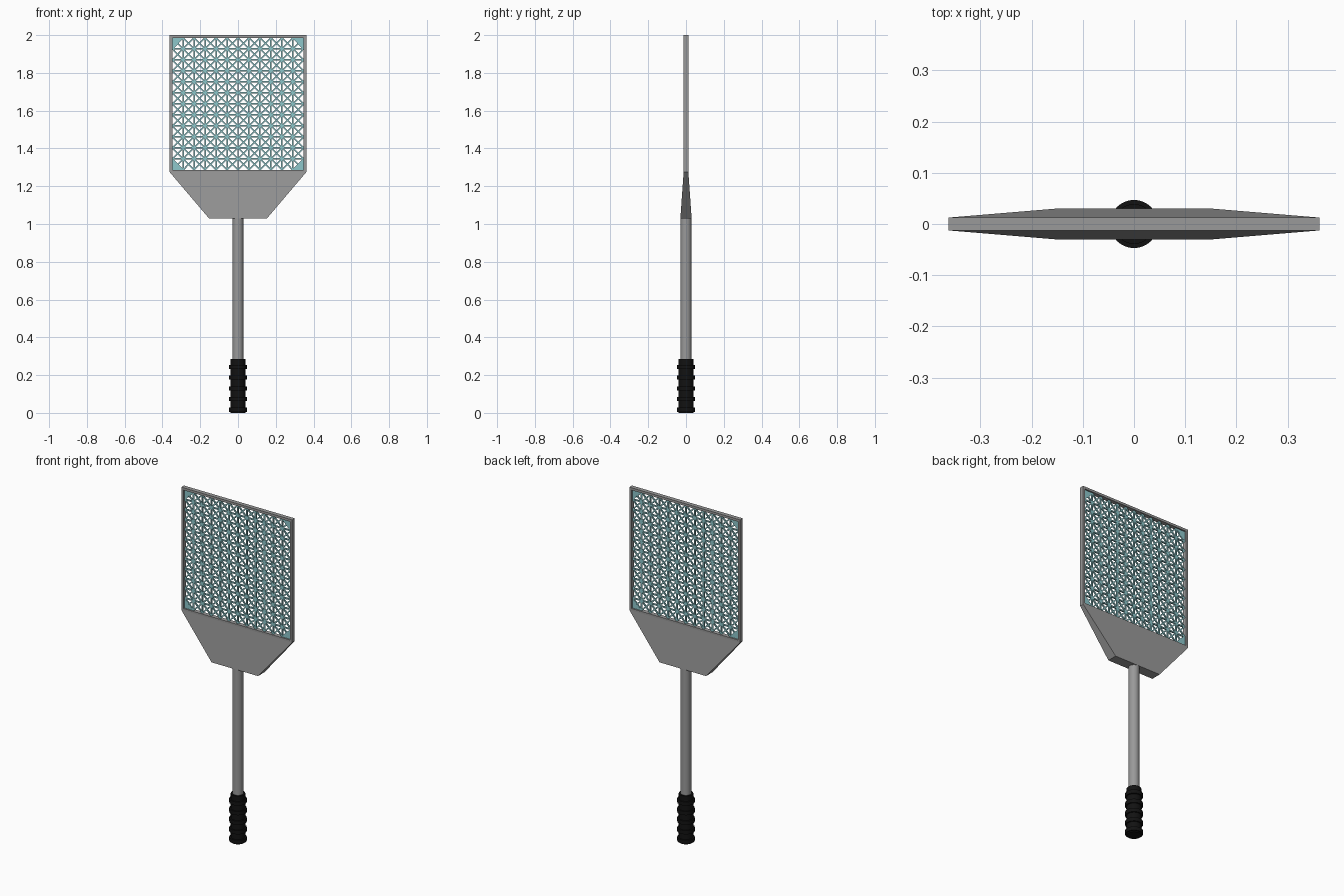
import bpy, bmesh, math
from mathutils import Vector

if "Cube" in bpy.data.objects:
    bpy.data.objects.remove(bpy.data.objects["Cube"])


def material(name, rgb):
    m = bpy.data.materials.new(name)
    m.diffuse_color = (*rgb, 1)
    m.use_nodes = True
    m.node_tree.nodes["Principled BSDF"].inputs["Base Color"].default_value = m.diffuse_color
    return m


GREY = material("grey metal", (0.32, 0.32, 0.32))
BLACK = material("black rubber", (0.006, 0.006, 0.006))
TEAL = material("pale teal", (0.27, 0.57, 0.60))


def finish(name, bm, mat, smooth=False):
    bmesh.ops.recalc_face_normals(bm, faces=bm.faces)
    me = bpy.data.meshes.new(name)
    bm.to_mesh(me)
    bm.free()
    me.materials.append(mat)
    ob = bpy.data.objects.new(name, me)
    bpy.context.collection.objects.link(ob)
    if smooth:
        bpy.ops.object.select_all(action='DESELECT')
        ob.select_set(True)
        bpy.context.view_layer.objects.active = ob
        bpy.ops.object.shade_smooth_by_angle(angle=math.radians(35))
    return ob


def lathe(name, profile, mat, sides=32):
    bm = bmesh.new()
    rings = [[bm.verts.new((r * math.cos(a), r * math.sin(a), z))
              for a in (2 * math.pi * i / sides for i in range(sides))] for r, z in profile]
    for lo, hi in zip(rings, rings[1:]):
        for i in range(sides):
            j = (i + 1) % sides
            bm.faces.new((lo[i], lo[j], hi[j], hi[i]))
    bm.faces.new(rings[0])
    bm.faces.new(rings[-1])
    return finish(name, bm, mat, True)


def loft(bm, sections):
    """Solid through rectangles given as (half width, half depth, z)."""
    rings = [[bm.verts.new((sx * w, sy * d, z)) for sx, sy in ((-1, -1), (1, -1), (1, 1), (-1, 1))]
             for w, d, z in sections]
    for lo, hi in zip(rings, rings[1:]):
        for i in range(4):
            j = (i + 1) % 4
            bm.faces.new((lo[i], lo[j], hi[j], hi[i]))
    bm.faces.new(rings[0])
    bm.faces.new(rings[-1])


def strip(bm, a, b, width, depth):
    """Flat bar from a to b in the xz plane."""
    a, b = Vector((a[0], 0, a[1])), Vector((b[0], 0, b[1]))
    d = (b - a).normalized()
    n = Vector((-d.z, 0, d.x)) * width / 2
    y = Vector((0, depth / 2, 0))
    lo, hi = [[bm.verts.new(p + s * n + t * y) for s, t in ((-1, -1), (1, -1), (1, 1), (-1, 1))]
              for p in (a, b)]
    for i in range(4):
        j = (i + 1) % 4
        bm.faces.new((lo[i], lo[j], hi[j], hi[i]))
    bm.faces.new(lo)
    bm.faces.new(hi)


# Shaft and ribbed grip
lathe("shaft", [(0.029, 0.27), (0.029, 1.04)], GREY)
grip = [(0.039, 0)]
for k in range(5):
    z = 0.006 + 0.0565 * k
    grip += [(0.039, z), (0.047, z), (0.047, z + 0.022), (0.039, z + 0.022)]
lathe("grip", grip + [(0.039, 0.285)], BLACK)

# Tapered neck below the head
bm = bmesh.new()
loft(bm, [(0.152, 0.03, 1.028), (0.362, 0.0125, 1.275), (0.362, 0.0125, 1.287)])
finish("neck", bm, GREY)

# Square frame
W, Z0, Z1, B = 0.362, 1.28, 2.0, 0.014
bm = bmesh.new()
for s in (-1, 1):
    strip(bm, (s * (W - B / 2), Z0), (s * (W - B / 2), Z1), B, 0.025)
strip(bm, (B - W, Z1 - B / 2), (W - B, Z1 - B / 2), B, 0.025)
finish("frame", bm, GREY)

# Lattice of square grid lines and both diagonal directions
N, T, D = 12, 0.0075, 0.008
X, L, H = W - B, Z0 + 0.007, Z1 - B
cx, cz = 2 * X / N, (H - L) / N
bm = bmesh.new()
for i in range(1, N):
    strip(bm, (-X + i * cx, L), (-X + i * cx, H), T, D)
    strip(bm, (-X, L + i * cz), (X, L + i * cz), T, D)
for k in range(1 - N, N):
    i0, i1 = max(0, k), min(N, N + k)
    for s in (-1, 1):
        strip(bm, (s * (-X + i0 * cx), L + (i0 - k) * cz),
              (s * (-X + i1 * cx), L + (i1 - k) * cz), T, D * 0.9)
finish("lattice", bm, TEAL)

# Filled corner gussets
bm = bmesh.new()
for sx in (-1, 1):
    for z, sz in ((L, 1), (H, -1)):
        pts = [(sx * X, z), (sx * (X - cx), z), (sx * X, z + sz * cz)]
        f, b = [[bm.verts.new((x, y, zz)) for x, zz in pts] for y in (-D / 2, D / 2)]
        bm.faces.new(f)
        bm.faces.new(b)
        for i in range(3):
            j = (i + 1) % 3
            bm.faces.new((f[i], f[j], b[j], b[i]))
finish("corner_gussets", bm, TEAL)
